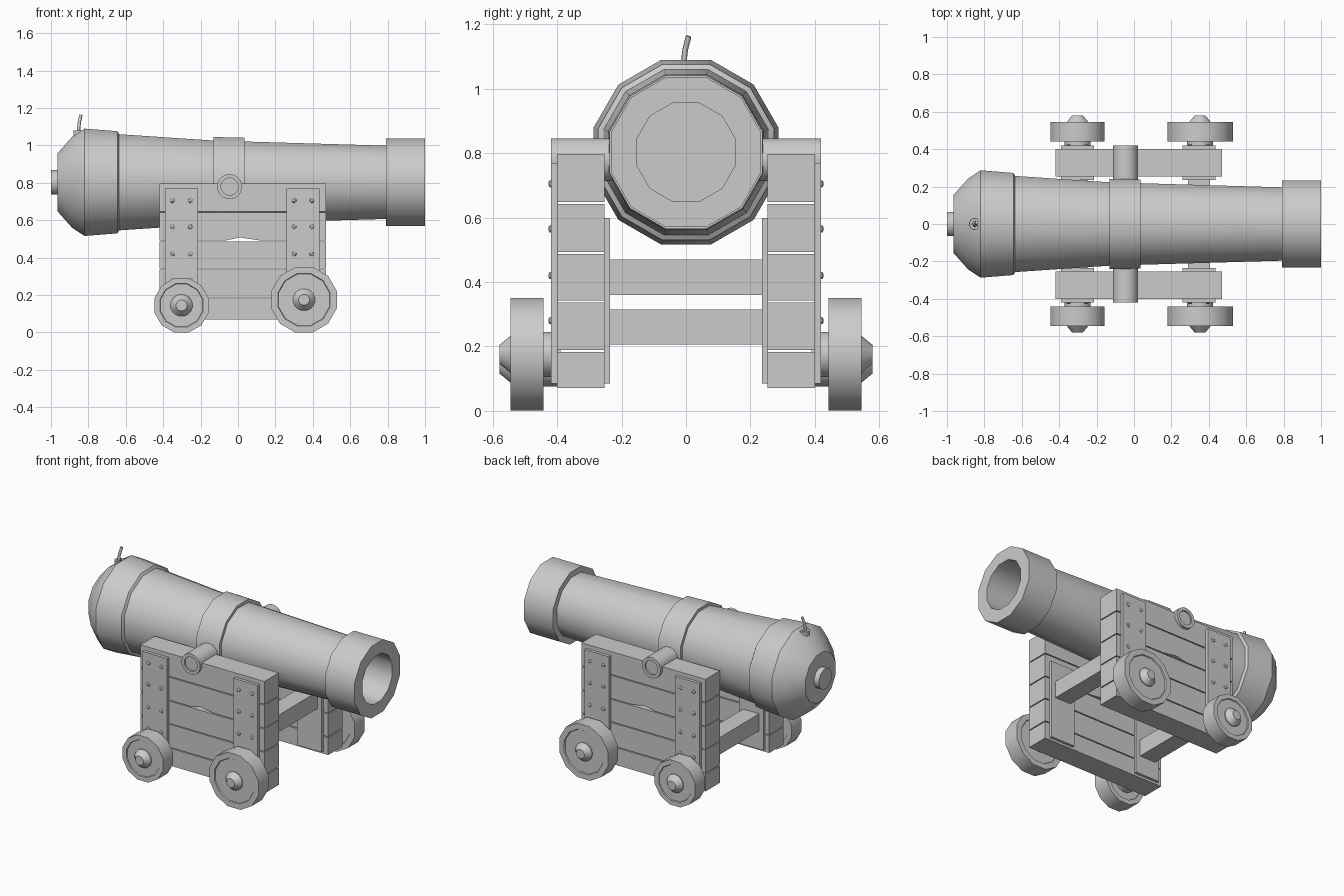
import bpy, bmesh
from math import cos, sin, pi, radians
from mathutils import Vector

cube = bpy.data.objects.get("Cube")
if cube:
    bpy.data.objects.remove(cube, do_unlink=True)

grey = bpy.data.materials.new("plain grey")
grey.use_nodes = True
tone = (0.6, 0.6, 0.6, 1)
grey.diffuse_color = tone
grey.node_tree.nodes["Principled BSDF"].inputs["Base Color"].default_value = tone

parts = []


def finish(name, bm):
    """Turn a bmesh into a named object."""
    bmesh.ops.recalc_face_normals(bm, faces=bm.faces)
    mesh = bpy.data.meshes.new(name)
    bm.to_mesh(mesh)
    bm.free()
    mesh.materials.append(grey)
    obj = bpy.data.objects.new(name, mesh)
    bpy.context.collection.objects.link(obj)
    parts.append(obj)


def lathe(bm, profile, axis, centre=(0, 0, 0), sides=12):
    """Spin (position, flat radius) pairs around an axis, flats facing up and sideways."""
    rings = []
    for pos, flat in profile:
        r = flat / cos(pi / sides)
        ring = []
        for i in range(sides):
            a = 2 * pi * (i + 0.5) / sides
            u, v = r * cos(a), r * sin(a)
            p = {"x": (pos, u, v), "y": (u, pos, v), "z": (u, v, pos)}[axis]
            ring.append(bm.verts.new(Vector(p) + Vector(centre)))
        rings.append(ring)
    for a, b in zip(rings, rings[1:]):
        for i in range(sides):
            j = (i + 1) % sides
            bm.faces.new((a[i], a[j], b[j], b[i]))
    bm.faces.new(rings[0])
    bm.faces.new(rings[-1])


def slab(bm, outline, y0, y1):
    """Extrude an x-z outline between two y positions."""
    a = [bm.verts.new((x, y0, z)) for x, z in outline]
    b = [bm.verts.new((x, y1, z)) for x, z in outline]
    bm.faces.new(a)
    bm.faces.new(b)
    for i in range(len(a)):
        j = (i + 1) % len(a)
        bm.faces.new((a[i], a[j], b[j], b[i]))


def box(bm, x0, x1, y0, y1, z0, z1):
    slab(bm, [(x0, z0), (x1, z0), (x1, z1), (x0, z1)], y0, y1)


# Barrel with breech, bands, muzzle and hollow bore
bm = bmesh.new()
lathe(bm, [(-1, .065), (-.965, .065), (-.965, .155), (-.887, .243), (-.82, .287),
           (-.645, .273), (-.635, .257), (-.13, .223), (-.13, .242), (.035, .238),
           (.035, .218), (.79, .196), (.79, .233), (1, .233), (1, .153), (.2, .153)],
      "x", (0, 0, .803))
finish("barrel", bm)

# Trunnion pins with recessed ends
bm = bmesh.new()
lathe(bm, [(-.41, .045), (-.42, .045), (-.42, .066), (.42, .066), (.42, .045), (.41, .045)],
      "y", (-.045, 0, .78), 16)
finish("trunnion", bm)

# Touch hole collar and fuse
bm = bmesh.new()
lathe(bm, [(.98, .03), (1.08, .03), (1.08, .015), (1.06, .015)], "z", (-.85, 0, 0))
finish("fuse_collar", bm)

curve = bpy.data.curves.new("fuse", "CURVE")
curve.dimensions = "3D"
curve.bevel_depth = .009
curve.bevel_resolution = 1
curve.use_fill_caps = True
curve.resolution_u = 4
curve.materials.append(grey)
spline = curve.splines.new("BEZIER")
path = [(-.852, -.006, 1.05), (-.85, -.004, 1.11), (-.84, .008, 1.163)]
spline.bezier_points.add(len(path) - 1)
for point, co in zip(spline.bezier_points, path):
    point.co = co
    point.handle_left_type = point.handle_right_type = "AUTO"
bpy.context.collection.objects.link(bpy.data.objects.new("fuse", curve))

plank_edges = [.07, .188, .342, .493, .648, .803]
strap_spans = [(-.39, -.215), (.26, .435)]
wheels = {"rear": (-.302, .145), "front": (.353, .175)}

for s, side in ((1, "left"), (-1, "right")):
    # Carriage cheek of stacked planks, one with a chipped lower edge
    bm = bmesh.new()
    for n, (low, high) in enumerate(zip(plank_edges, plank_edges[1:])):
        outline = [(-.42, low)]
        if n == 3:
            outline += [(-.06, low), (.01, low + .015), (.11, low)]
        outline += [(.47, low), (.47, high - .006), (-.42, high - .006)]
        slab(bm, outline, s * .253, s * .4)
    finish(side + "_cheek_planks", bm)

    # Straps on both faces of the cheek, with rivets outside
    straps, rivets = bmesh.new(), bmesh.new()
    for x0, x1 in strap_spans:
        box(straps, x0, x1, s * .398, s * .42, .085, .77)
        box(straps, x0, x1, s * .236, s * .255, .085, .598)
        for x in (x0 + .04, x1 - .04):
            for z in (.28, .42, .565, .705):
                lathe(rivets, [(s * .418, .012), (s * .423, .011), (s * .427, .006)],
                      "y", (x, 0, z), 8)
    finish(side + "_straps", straps)
    finish(side + "_rivets", rivets)

    # Wheels with recessed faces, axle stubs and tapered hubs
    for place, (x, r) in wheels.items():
        bm = bmesh.new()
        rim = [(.448, r * .78), (.442, r * .8), (.442, r), (.545, r), (.545, r * .8), (.539, r * .78)]
        lathe(bm, [(s * y, f) for y, f in rim], "y", (x, 0, r))
        finish(f"{side}_{place}_wheel", bm)
        bm = bmesh.new()
        axle = [(.39, .07), (.455, .07), (.455, .06), (.545, .058), (.58, .029)]
        lathe(bm, [(s * y, f) for y, f in axle], "y", (x, 0, r), 16)
        finish(f"{side}_{place}_hub", bm)

# Beams joining the cheeks
for name, (x0, x1), z in (("rear_beam", strap_spans[0], .205), ("front_beam", strap_spans[1], .36)):
    bm = bmesh.new()
    box(bm, x0 + .03, x1 - .03, -.24, .24, z, z + .11)
    finish(name, bm)

# Smooth the round parts while keeping edges sharp
bpy.ops.object.select_all(action="DESELECT")
for obj in parts:
    obj.select_set(True)
bpy.context.view_layer.objects.active = parts[0]
bpy.ops.object.shade_smooth_by_angle(angle=radians(35))
